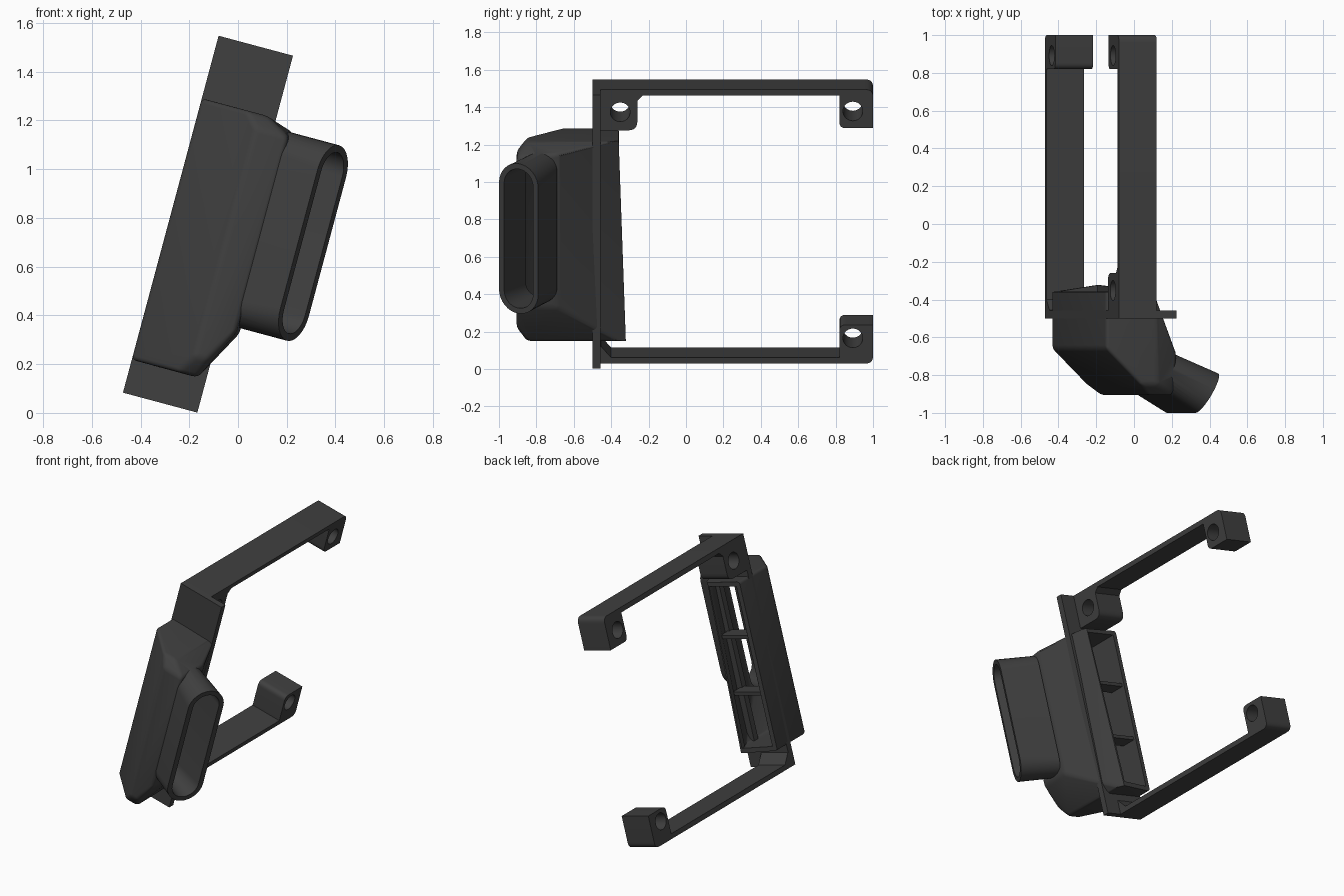
import bpy, bmesh, math
from mathutils import Matrix, Vector

if "Cube" in bpy.data.objects:
    bpy.data.objects.remove(bpy.data.objects["Cube"])

# Everything is built upright in (width, depth, height), then leaned by 15 degrees
LEAN = Matrix.Translation((-0.472, 0, 0.083)) @ Matrix.Rotation(math.radians(15), 4, 'Y')
W, H, T = 0.207, 1.516, 0.032      # arm width, bracket height, arm thickness

mat = bpy.data.materials.new("charcoal plastic")
mat.diffuse_color = (0.05, 0.05, 0.05, 1)
mat.use_nodes = True
mat.node_tree.nodes["Principled BSDF"].inputs["Base Color"].default_value = mat.diffuse_color


def finish(name, bm):
    bmesh.ops.recalc_face_normals(bm, faces=bm.faces)
    me = bpy.data.meshes.new(name)
    bm.to_mesh(me)
    bm.free()
    me.materials.append(mat)
    ob = bpy.data.objects.new(name, me)
    bpy.context.collection.objects.link(ob)
    ob.matrix_world = LEAN
    return ob


def loft(name, rings):
    """Skin a list of equal point rings and cap both ends."""
    bm = bmesh.new()
    vs = [[bm.verts.new(p) for p in r] for r in rings]
    n = len(vs[0])
    for a, b in zip(vs, vs[1:]):
        for i in range(n):
            bm.faces.new((a[i], a[(i + 1) % n], b[(i + 1) % n], b[i]))
    bm.faces.new(vs[0])
    bm.faces.new(vs[-1])
    return finish(name, bm)


def box(name, u, y, v):
    return loft(name, [[(u[0], y[i], v[j]) for i, j in ((0, 0), (1, 0), (1, 1), (0, 1))],
                       [(u[1], y[i], v[j]) for i, j in ((0, 0), (1, 0), (1, 1), (0, 1))]])


def rounded(points, steps=6):
    """Round the corners of a (y, v, radius) outline."""
    out = []
    for i, (y, v, r) in enumerate(points):
        p = Vector((y, v))
        if r == 0:
            out.append(p)
            continue
        a = p + (Vector(points[i - 1][:2]) - p).normalized() * r
        b = p + (Vector(points[(i + 1) % len(points)][:2]) - p).normalized() * r
        for k in range(steps + 1):
            t = k / steps
            out.append(a * (1 - t) ** 2 + p * 2 * t * (1 - t) + b * t * t)
    return out


def profile(name, points, width=W):
    pts = rounded(points)
    return loft(name, [[(u, p.x, p.y) for p in pts] for u in (0, width)])


def boolean(ob, other, op='DIFFERENCE', remove=True):
    m = ob.modifiers.new("cut", 'BOOLEAN')
    m.operation, m.object, m.solver = op, other, 'EXACT'
    bpy.context.view_layer.objects.active = ob
    bpy.ops.object.modifier_apply(modifier=m.name)
    if remove:
        bpy.data.objects.remove(other)


def drill(ob, y, v, r=0.053):
    ring = [(y + r * math.cos(a), v + r * math.sin(a))
            for a in (math.tau * k / 32 for k in range(32))]
    boolean(ob, loft("drill", [[(u, *p) for p in ring] for u in (-0.1, W + 0.1)]))


def stadium(cu, cy, r, lo, hi):
    """Upright slot outline facing 30 degrees off the width axis."""
    ring = []
    for k in range(34):
        a = math.pi * (k if k < 17 else k - 1) / 16
        s, v = r * math.cos(a), r * math.sin(a)
        v += hi - r if k < 17 else lo + r
        ring.append((cu + 0.5 * s, cy + 0.866 * s, v))
    return ring


def hood(name, shrink=None, bevel=0.035):
    """Tapered hood: hull of (width, depth, low, high) posts with softened edges."""
    posts = [(0, -.36, .14, 1.25), (.273, -.36, .14, 1.25), (0, -.66, .14, 1.25),
             (.273, -.6, .14, 1.25), (.19, -.85, .14, 1.25), (.28, -.85, .14, 1.25),
             (.245, -.905, .22, 1.19), (.30, -.905, .22, 1.19),
             (.40, -.69, .36, 1.21), (.385, -.905, .36, 1.19)]
    bm = bmesh.new()
    for u, y, lo, hi in posts:
        for v in (lo, hi):
            bm.verts.new((u, y, v))
    res = bmesh.ops.convex_hull(bm, input=bm.verts)
    loose = [v for v in bm.verts if not v.link_faces]
    bmesh.ops.delete(bm, geom=loose, context='VERTS')
    bmesh.ops.dissolve_limit(bm, angle_limit=0.02, verts=bm.verts, edges=bm.edges)
    edges = [e for e in bm.edges if e.calc_face_angle(0) > 0.3
             and min(v.co.y for v in e.verts) < -0.4]
    bmesh.ops.bevel(bm, geom=edges, offset=bevel, segments=4, profile=0.5,
                    affect='EDGES', clamp_overlap=True)
    if shrink:
        c = Vector((0.2, -0.60, 0.695))
        for v in bm.verts:
            v.co = c + Vector([d * s for d, s in zip(v.co - c, shrink)])
    return finish(name, bm)


# Mounting plate
plate = box("mounting_plate", (0, 0.316), (-0.5, -0.457), (0, H))

# Upper arm with a front and a rear screw lug
L = 0.214
upper = profile("upper_arm", [
    (-0.5, H, 0), (1, H, 0.04), (1, H - L, 0), (0.82, H - L, 0.035), (0.82, H - T, 0),
    (-0.23, H - T, 0), (-0.26, H - T - 0.03, 0), (-0.26, H - L - 0.012, 0.05),
    (-0.458, H - L - 0.012, 0), (-0.5, H - L, 0)])
drill(upper, -0.352, H - 0.125)
drill(upper, 0.892, H - 0.12)

# Lower arm with a rear screw lug and a small gusset at the plate
lower = profile("lower_arm", [
    (-0.5, 0, 0), (1, 0, 0.04), (1, L, 0), (0.82, L, 0.035), (0.82, T, 0),
    (-0.40, T, 0), (-0.455, 0.095, 0), (-0.5, 0.095, 0)])
drill(lower, 0.892, 0.14)

# Hollow duct: hood, slot nozzle and open rear collar
duct = hood("air_duct")
boolean(duct, loft("nozzle", [stadium(0.36, -0.775, 0.10, 0.38, 1.21),
                              stadium(0.595, -0.895, 0.121, 0.38, 1.21)]), 'UNION')
throat = box("throat", (0.03, 0.243), (-0.62, -0.3), (0.17, 1.22))
boolean(plate, throat, remove=False)
boolean(duct, throat)
boolean(duct, hood("cavity", (0.84, 0.88, 0.945), 0.02))
boolean(duct, loft("slot", [stadium(0.32, -0.755, 0.068, 0.412, 1.178),
                            stadium(0.625, -0.910, 0.092, 0.410, 1.18)]))

# Two cross bars inside the collar
bars = [box(f"collar_bar_{k}", (0.015, 0.258), (-0.48, -0.375), (v - 0.011, v + 0.011))
        for k, v in enumerate((0.51, 0.88))]

# Smooth rounded surfaces, crisp edges elsewhere
bpy.ops.object.select_all(action='DESELECT')
for ob in (plate, upper, lower, duct, *bars):
    ob.select_set(True)
bpy.context.view_layer.objects.active = duct
bpy.ops.object.shade_smooth_by_angle(angle=math.radians(30))
